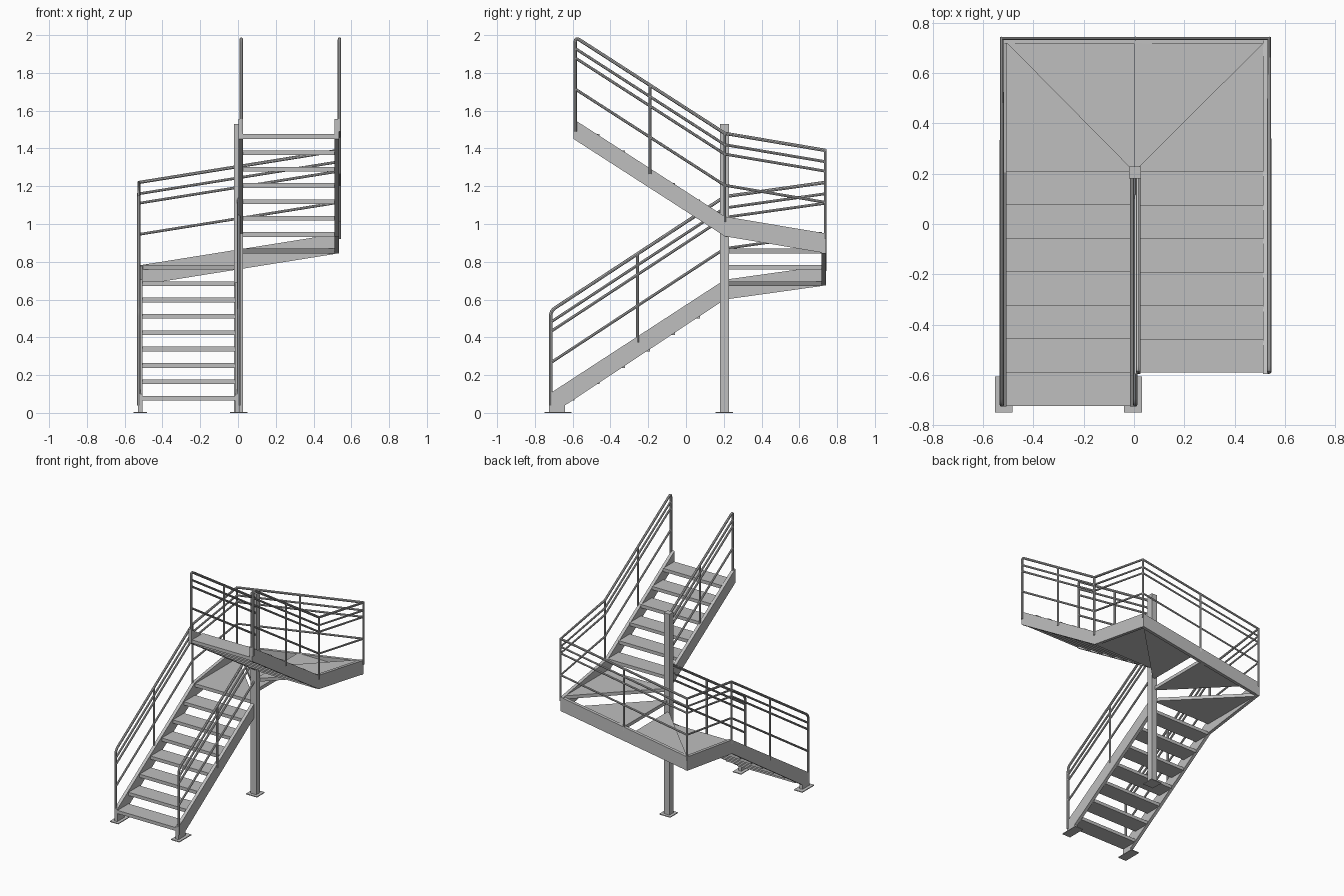
import bpy, bmesh
from mathutils import Vector

cube = bpy.data.objects.get("Cube")
if cube:
    bpy.data.objects.remove(cube, do_unlink=True)

STEEL = bpy.data.materials.new("grey_steel")
STEEL.use_nodes = True
GREY = (0.52, 0.52, 0.52, 1)
STEEL.diffuse_color = GREY
STEEL.node_tree.nodes["Principled BSDF"].inputs["Base Color"].default_value = GREY


def prism(name, points, push):
    """Extrude a flat outline along a vector."""
    bm = bmesh.new()
    face = bm.faces.new([bm.verts.new(p) for p in points])
    moved = bmesh.ops.extrude_face_region(bm, geom=[face])["geom"]
    verts = [v for v in moved if isinstance(v, bmesh.types.BMVert)]
    bmesh.ops.translate(bm, verts=verts, vec=Vector(push))
    bmesh.ops.recalc_face_normals(bm, faces=bm.faces)
    mesh = bpy.data.meshes.new(name)
    bm.to_mesh(mesh)
    bm.free()
    mesh.materials.append(STEEL)
    obj = bpy.data.objects.new(name, mesh)
    bpy.context.collection.objects.link(obj)
    return obj


def box(name, x0, x1, y0, y1, z0, z1):
    return prism(name, [(x0, y0, z0), (x1, y0, z0), (x1, y1, z0), (x0, y1, z0)],
                 (0, 0, z1 - z0))


def tube(name, points, radius):
    """Round bar along a path, turned into a mesh."""
    curve = bpy.data.curves.new(name, "CURVE")
    curve.dimensions = "3D"
    curve.bevel_depth = radius
    curve.bevel_resolution = 2
    curve.use_fill_caps = True
    spline = curve.splines.new("POLY")
    spline.points.add(len(points) - 1)
    for sp, p in zip(spline.points, points):
        sp.co = (*p, 1)
    curve.materials.append(STEEL)
    obj = bpy.data.objects.new(name, curve)
    bpy.context.collection.objects.link(obj)
    bpy.ops.object.select_all(action="DESELECT")
    obj.select_set(True)
    bpy.context.view_layer.objects.active = obj
    bpy.ops.object.convert(target="MESH")
    bpy.ops.object.shade_smooth_by_angle()


# Main dimensions: turn line, back edge, flight ends, stringer size
TURN, BACK, LOW_END, HIGH_END = 0.205, 0.742, -0.725, -0.595
DEPTH, THICK = 0.105, 0.024
LOW_X = (-0.53, -0.016)
HIGH_X = (0.512, 0.002)
# Stringer top heights along the climb
Z_LOW, Z_TURN1, Z_BACK1, Z_BACK2, Z_TURN2, Z_HIGH = 0.1, 0.705, 0.78, 0.95, 1.04, 1.555

# Flight stringers
for side, x in zip(("outer", "inner"), LOW_X):
    prism(f"lower_stringer_{side}",
          [(x, LOW_END, 0), (x, LOW_END, Z_LOW), (x, TURN, Z_TURN1),
           (x, TURN, Z_TURN1 - DEPTH), (x, -0.64, 0.04), (x, -0.64, 0)], (THICK, 0, 0))
for side, x in zip(("outer", "inner"), HIGH_X):
    prism(f"upper_stringer_{side}",
          [(x, HIGH_END, Z_HIGH), (x, TURN, Z_TURN2),
           (x, TURN, Z_TURN2 - DEPTH), (x, HIGH_END, Z_HIGH - DEPTH)], (THICK, 0, 0))

# Stringers around the turn
for name, x, za, zb in (("right", LOW_X[0], Z_TURN1, Z_BACK1),
                        ("left", HIGH_X[0], Z_TURN2, Z_BACK2)):
    prism(f"turn_stringer_{name}",
          [(x, TURN, za), (x, BACK, zb), (x, BACK, zb - DEPTH), (x, TURN, za - DEPTH)],
          (THICK, 0, 0))
xa, xb = LOW_X[0], HIGH_X[0] + THICK
prism("turn_stringer_back",
      [(xa, BACK, Z_BACK1), (xb, BACK, Z_BACK2),
       (xb, BACK, Z_BACK2 - DEPTH), (xa, BACK, Z_BACK1 - DEPTH)], (0, -THICK, 0))

# Treads: seven straight, four winders, six straight
RISE, RUN, SLAB = 0.0866, 0.133, 0.025
EDGE, REAR = 0.208, 0.72
left, right = -0.506, 0.514


def tread_z(i):
    return 0.0655 + RISE * i


for i in range(7):
    y = EDGE - RUN * (7 - i)
    box(f"lower_tread_{i + 1}", left, -0.014, y, y + RUN, tread_z(i), tread_z(i) + SLAB)
winders = [[(left, EDGE), (0, EDGE), (left, REAR)],
           [(0, EDGE), (0, REAR), (left, REAR)],
           [(0, EDGE), (right, REAR), (0, REAR)],
           [(0, EDGE), (right, EDGE), (right, REAR)]]
for i, outline in enumerate(winders):
    prism(f"winder_tread_{i + 1}", [(x, y, tread_z(7 + i)) for x, y in outline], (0, 0, SLAB))
for i in range(6):
    y = EDGE - RUN * i
    box(f"upper_tread_{i + 1}", 0.024, right, y - RUN, y, tread_z(11 + i), tread_z(11 + i) + SLAB)

# Centre column and base plates
box("centre_column", -0.02, 0.027, 0.181, 0.228, 0, 1.53)
box("column_base", -0.042, 0.049, 0.157, 0.25, 0, 0.006)
for name, x in (("outer", -0.518), ("inner", -0.004)):
    box(f"foot_plate_{name}", x - 0.035, x + 0.035, -0.748, -0.605, 0, 0.006)

# Handrail paths, measured at stringer-top height
RAIL_L, RAIL_R, RAIL_BACK = 0.537, -0.525, 0.737
low = Vector((RAIL_R, LOW_END + 0.008, Z_LOW))
turn1 = Vector((RAIL_R, TURN, Z_TURN1))
back1 = Vector((RAIL_R, RAIL_BACK, Z_BACK1))
back2 = Vector((RAIL_L, RAIL_BACK, Z_BACK2))
turn2 = Vector((RAIL_L, TURN, Z_TURN2))
high = Vector((RAIL_L, HIGH_END + 0.008, Z_HIGH - 0.005))
shift_low, shift_high = Vector((0.53, 0, 0)), Vector((-0.52, 0, 0))
HEIGHT = 0.44


def up(p, h):
    return p + Vector((0, 0, h))


def bend(end, nxt):
    """End post running up through a rounded elbow into the top rail."""
    top = up(end, HEIGHT)
    along = (nxt - end).normalized()
    a, b = up(top, -0.03), top + along * 0.03
    arc = [a * (1 - t) ** 2 + top * 2 * t * (1 - t) + b * t * t for t in (0, 0.25, 0.5, 0.75, 1)]
    return [up(end, -0.06)] + arc


def railing(name, path, bent_start, bent_end):
    top = [up(p, HEIGHT) for p in path]
    if bent_start:
        top = bend(path[0], path[1]) + top[1:]
    if bent_end:
        top = top[:-1] + bend(path[-1], path[-2])[::-1]
    tube(f"{name}_top_rail", top, 0.009)
    for i, drop in enumerate((0.06, 0.11, 0.275)):
        tube(f"{name}_rail_{i + 1}", [up(p, HEIGHT - drop) for p in path], 0.0075)


railing("outer", [low, turn1, back1, back2, turn2, high], True, True)
railing("lower_inner", [low + shift_low, turn1 + shift_low], True, False)
railing("upper_inner", [turn2 + shift_high, high + shift_high], False, True)

# Intermediate railing posts
mid_low, mid_high = (low + turn1) / 2, (high + turn2) / 2
posts = {"lower_outer": mid_low, "lower_inner": mid_low + shift_low,
         "upper_outer": mid_high, "upper_inner": mid_high + shift_high,
         "right_turn": turn1, "left_turn": turn2, "right_corner": back1,
         "left_corner": back2, "back_middle": (back1 + back2) / 2}
for name, p in posts.items():
    tube(f"{name}_post", [up(p, -0.03), up(p, HEIGHT)], 0.0075)
